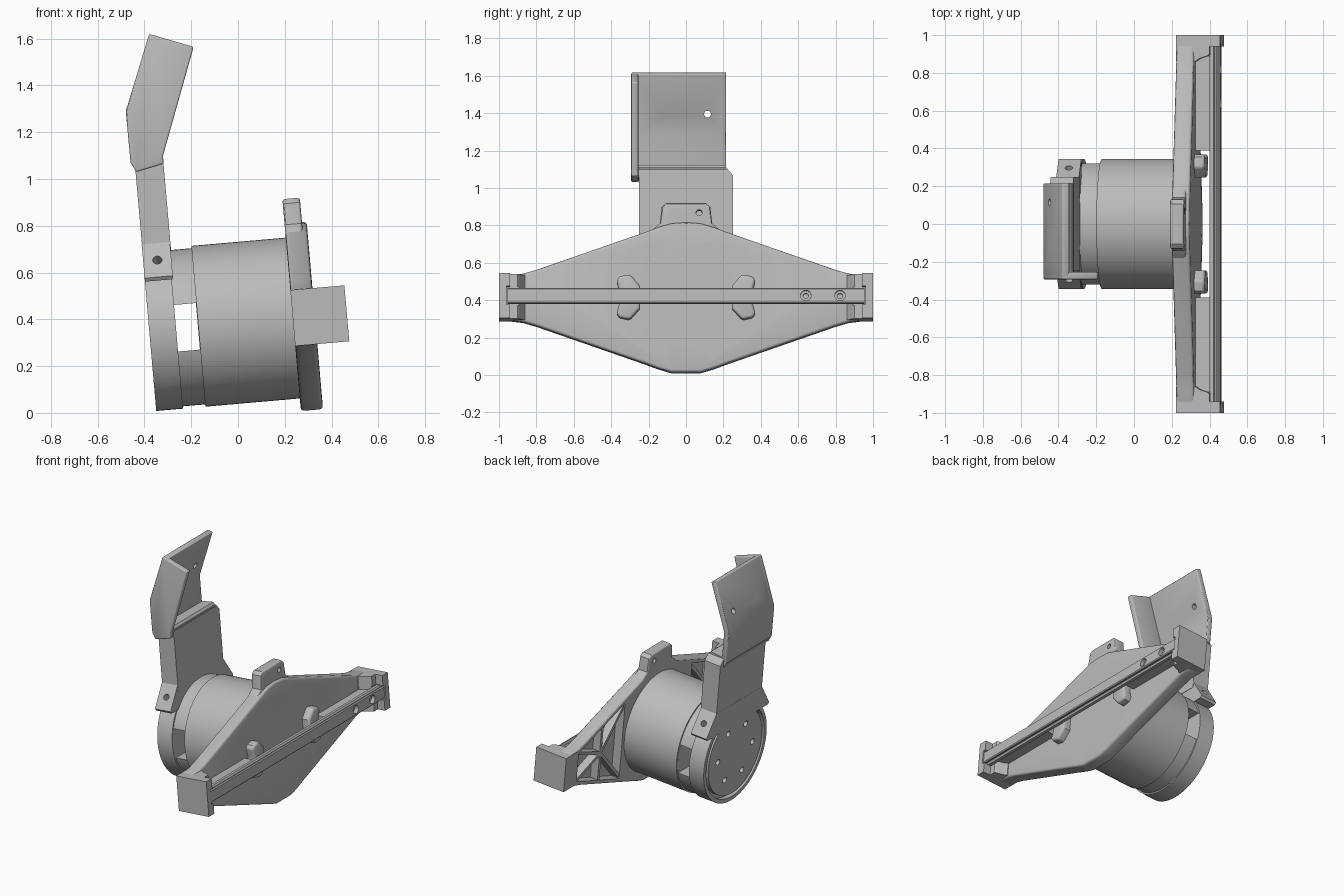
import bpy, bmesh, math
from mathutils import Matrix, Vector

cube = bpy.data.objects.get("Cube")
if cube:
    bpy.data.objects.remove(cube, do_unlink=True)

grey = bpy.data.materials.new("light grey")
grey.use_nodes = True
grey.diffuse_color = (0.5, 0.5, 0.5, 1)
grey.node_tree.nodes["Principled BSDF"].inputs["Base Color"].default_value = (0.5, 0.5, 0.5, 1)
parts = []


def bake(ob):
    """Replace the mesh by its modified version."""
    dg = bpy.context.evaluated_depsgraph_get()
    mesh = bpy.data.meshes.new_from_object(ob.evaluated_get(dg))
    ob.modifiers.clear()
    ob.data = mesh


def finish(name, bm, bevel=0):
    bmesh.ops.recalc_face_normals(bm, faces=bm.faces)
    mesh = bpy.data.meshes.new(name)
    bm.to_mesh(mesh)
    bm.free()
    mesh.materials.append(grey)
    ob = bpy.data.objects.new(name, mesh)
    bpy.context.collection.objects.link(ob)
    if bevel:
        mod = ob.modifiers.new("round", "BEVEL")
        mod.width, mod.segments = bevel, 3
        mod.limit_method, mod.angle_limit = "ANGLE", math.radians(50)
        bake(ob)
    parts.append(ob)
    return ob


def prism(name, outline, a, b, axis="x", bevel=0):
    """Extrude a (y, z) outline along x, or an (x, z) outline along y."""
    bm = bmesh.new()
    pos = (lambda u, v, t: (t, u, v)) if axis == "x" else (lambda u, v, t: (u, t, v))
    low = [bm.verts.new(pos(u, v, a)) for u, v in outline]
    high = [bm.verts.new(pos(u, v, b)) for u, v in outline]
    bm.faces.new(low)
    bm.faces.new(high)
    n = len(outline)
    for i in range(n):
        j = (i + 1) % n
        bm.faces.new((low[i], low[j], high[j], high[i]))
    return finish(name, bm, bevel)


def box(name, x, y, z, bevel=0):
    return prism(name, [(y[0], z[0]), (y[1], z[0]), (y[1], z[1]), (y[0], z[1])], x[0], x[1], "x", bevel)


def rod(name, r, start, end, segments=32, bevel=0):
    start, end = Vector(start), Vector(end)
    d = end - start
    bm = bmesh.new()
    bmesh.ops.create_cone(bm, cap_ends=True, segments=segments, radius1=r, radius2=r, depth=d.length)
    turn = d.to_track_quat("Z", "Y").to_matrix().to_4x4()
    bm.transform(Matrix.Translation((start + end) / 2) @ turn)
    return finish(name, bm, bevel)


def disc(name, r, x0, x1, y=0, z=0, segments=32, bevel=0):
    return rod(name, r, (x0, y, z), (x1, y, z), segments, bevel)


def cut(ob, *cutters):
    for c in cutters:
        mod = ob.modifiers.new("cut", "BOOLEAN")
        mod.operation, mod.solver, mod.object = "DIFFERENCE", "EXACT", c
    bake(ob)
    for c in cutters:
        parts.remove(c)
        bpy.data.objects.remove(c, do_unlink=True)


def mirror_z(half):
    return half + [(u, -v) for u, v in reversed(half)]


# Diamond mounting plate, hollow at the back, with a raised tab
half = [(0, .405), (.08, .399), (.15, .378), (.22, .352), (.80, .15), (.87, .13), (.95, .12)]
right = mirror_z(half)
outline = right[:-1] + [(-u, v) for u, v in reversed(right[1:-1])]
plate = prism("mounting_plate", outline, .235, .33, "x", .015)
cutters = [disc("hole", .235, .2, .4, segments=64)]
for s in (-1, 1):
    pocket = mirror_z([(s * .37, .27), (s * .86, .10)])
    cutters.append(prism("pocket", pocket, .2, .295))
    for t in (-1, 1):
        cutters.append(disc("counterbore", .042, .295, .4, s * .15, t * .262))
        cutters.append(disc("hole", .02, .2, .4, s * .15, t * .262))
cut(plate, *cutters)

tab = prism("plate_tab", [(-.2, .35), (.2, .35), (.14, .40), (.13, .49), (.105, .51),
                          (-.105, .51), (-.13, .49), (-.14, .40)], .235, .31, "x", .012)
cut(tab, *[disc("hole", .016, .2, .4, s * .07, .458) for s in (-1, 1)])

# Stiffening ribs, end blocks, rail supports and raised wings
for s, side in ((1, "left"), (-1, "right")):
    def rib(name, a, b, w=.011):
        a, b = Vector((s * a[0], a[1])), Vector((s * b[0], b[1]))
        n = (b - a).orthogonal().normalized() * w
        prism(name, [a + n, b + n, b - n, a - n], .24, .3)
    rib(side + "_cross_rib", (.60, .19), (.60, -.19))
    for t in (-1, 1):
        rib(side + "_inner_rib", (.60, 0), (.37, t * .25))
        rib(side + "_outer_rib", (.60, 0), (.86, t * .10))
    block = [(.235, .86), (.335, .86), (.355, .875), (.40, .89), (.412, .90), (.412, .94),
             (.467, .94), (.467, 1.0), (.235, 1.0)]
    bm = bmesh.new()
    low = bm.faces.new([bm.verts.new((x, s * y, -.12)) for x, y in block])
    ext = bmesh.ops.extrude_face_region(bm, geom=[low], use_keep_orig=True)
    bmesh.ops.translate(bm, vec=(0, 0, .24), verts=[v for v in ext["geom"] if isinstance(v, bmesh.types.BMVert)])
    end = finish(side + "_end_block", bm)
    y0, y1 = sorted((s * .8, s * .96))
    cut(end, box("slot", (.405, .5), (y0, y1), (-.05, .05)))
    y0, y1 = sorted((s * .39, s * .89))
    box(side + "_rail_support", (.32, .408), (y0, y1), (-.03, .03))
    wing = mirror_z([(s * .355, .03), (s * .372, .09), (s * .355, .11), (s * .30, .122), (s * .245, .06)])
    prism(side + "_wing", wing, .30, .385, "x", .015)

# Linear rail with grooved sides and counterbored holes
rail = prism("linear_rail", mirror_z([(.405, .042), (.425, .042), (.432, .03), (.442, .03),
                                      (.449, .042), (.456, .042), (.462, .036)]), -.955, .955, "y")
cutters = []
for i in range(10):
    y = (i - 4.5) * .183
    cutters += [disc("bore", .028, .435, .5, y), disc("hole", .014, .39, .5, y)]
cut(rail, *cutters)

# Output hub in the plate opening
disc("hub_step", .23, .235, .312, segments=64)
hub = disc("output_hub", .205, .235, .328, segments=64, bevel=.005)
cutters = []
for i in range(6):
    a = math.radians(30 + 60 * i)
    cutters.append(disc("hole", .014, .27, .4, .165 * math.cos(a), .165 * math.sin(a)))
for t in (-1, 1):
    cutters.append(disc("hole", .025, .27, .4, .075, t * .14))
    opening = [(-.14, .11), (-.135, .155), (-.10, .175), (-.05, .19), (-.015, .175), (-.03, .115), (-.07, .08)]
    cutters.append(prism("opening", [(y, t * z) for y, z in opening], .25, .4))
cut(hub, *cutters)

# Motor body and slotted spacer band
disc("motor_body", .345, -.17, .24, segments=96)
band = disc("spacer_band", .335, -.275, -.165, segments=96)
cut(band, disc("bore", .30, -.3, -.1, segments=64), box("window", (-.268, -.172), (-.5, .5), (-.10, .10)))

# End cap with ring groove, six holes and radial screw holes
cap = disc("end_cap", .345, -.381, -.266, segments=96)
groove = disc("groove", .318, -.4, -.35, segments=64)
cut(groove, disc("core", .295, -.5, -.3, segments=64))
cutters = [groove]
for i in range(6):
    a = math.radians(60 * i)
    cutters.append(disc("hole", .02, -.4, -.33, .19 * math.cos(a), .19 * math.sin(a)))
for s in (-1, 1):
    def radial(r):
        return (-.318, s * r * .69, -r * .724)
    cutters += [rod("bore", .038, radial(.31), radial(.4)), rod("hole", .018, radial(.25), radial(.4))]
cut(cap, *cutters)

# Upright bracket: clamp foot with slanted ears, and stem
foot = prism("bracket_foot", [(.25, .37), (.345, .225), (.335, .21), (.2, .21),
                              (-.2, .21), (-.335, .21), (-.345, .225), (-.25, .37)], -.381, -.26)
cutters = []
for s in (-1, 1):
    d = Vector((0, s * .836, .549))
    p = Vector((-.32, s * .2975, .2975))
    cutters.append(rod("hole", .02, p - d * .08, p + d * .05))
cut(foot, *cutters)
prism("bracket_stem", [(-.25, .33), (.25, .33), (.25, .71), (.215, .75), (-.25, .75)], -.38, -.258)

# Bent tray on top: shelf, back plate with two holes, and side wall
shelf = [(-.398, .722), (-.377, .68), (-.258, .70), (-.257, .74), (-.275, .765), (-.38, .755)]
prism("tray_shelf", shelf, -.255, .215, "y")
back = prism("tray_back", [(-.398, .722), (-.399, .943), (-.271, 1.263), (-.236, 1.250),
                           (-.362, .935), (-.362, .722)], -.28, .215, "y", .006)
cut(back, *[rod("hole", .018, (-.5, y, 1.06), (-.2, y, 1.03)) for y in (-.13, .115)])
wall = [(-.398, .722), (-.399, .943), (-.271, 1.263), (-.086, 1.192), (-.257, .74), (-.258, .705), (-.377, .68)]
prism("tray_side_wall", wall, -.293, -.255, "y", .008)

# Lean the assembly and shade it
place = Matrix.Translation((0, 0, .385)) @ Matrix.Rotation(math.radians(-5), 4, "Y")
bpy.ops.object.select_all(action="DESELECT")
for ob in parts:
    ob.data.transform(place)
    ob.select_set(True)
bpy.context.view_layer.objects.active = parts[0]
bpy.ops.object.shade_smooth_by_angle(angle=math.radians(30))
